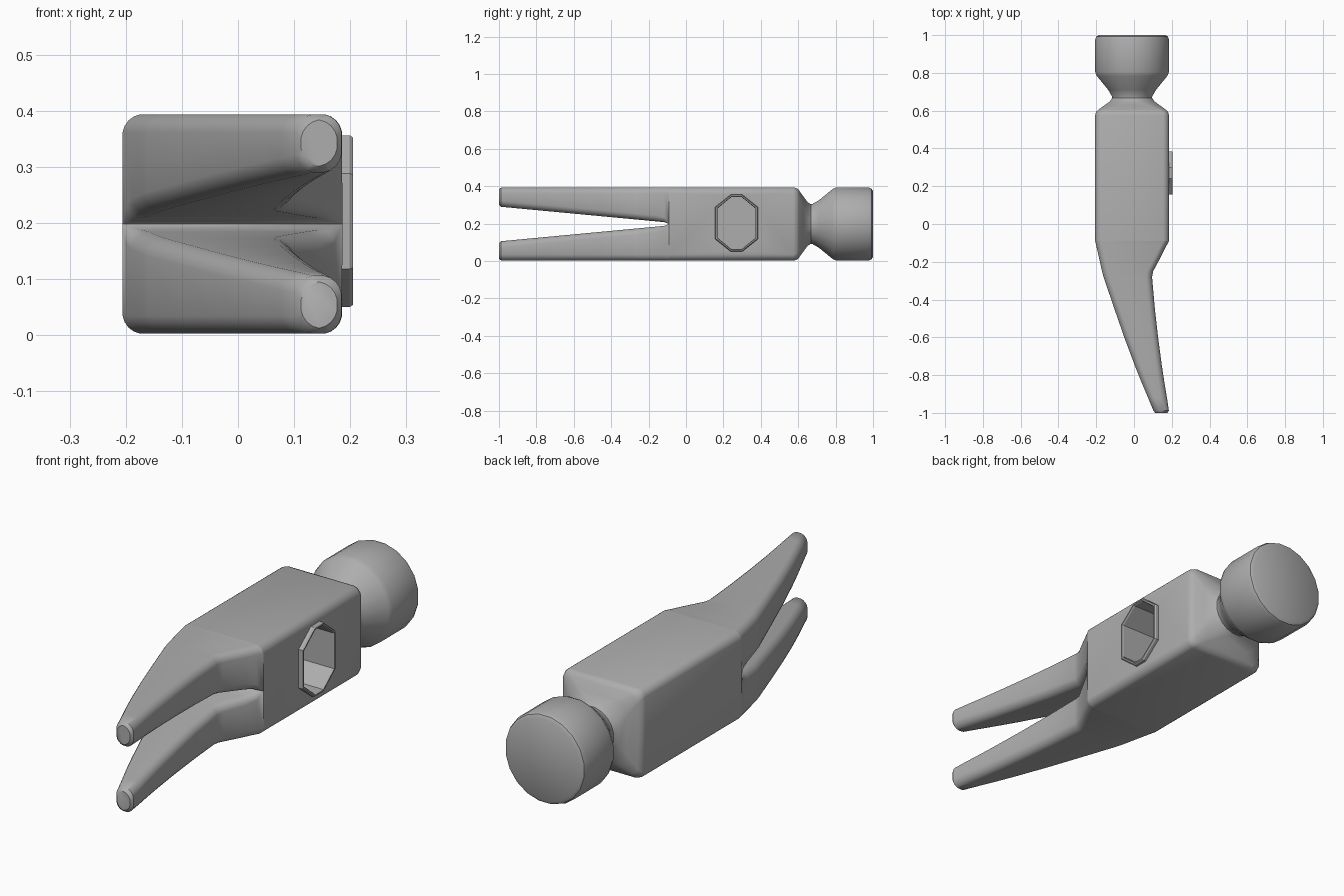
import bpy, bmesh, math

old = bpy.data.objects.get("Cube")
if old:
    bpy.data.objects.remove(old, do_unlink=True)

steel = bpy.data.materials.new("grey steel")
steel.use_nodes = True
GREY = (0.42, 0.42, 0.42, 1)
steel.diffuse_color = GREY
steel.node_tree.nodes["Principled BSDF"].inputs["Base Color"].default_value = GREY

CX, CZ = -0.01, 0.198      # axis of the head
ROUND = 0.038              # edge rounding
STEPS = 5                  # points per rounded corner


def section(y, x0, x1, z0, z1, radii):
    """Rounded rectangle; radii run (+x+z, -x+z, -x-z, +x-z)."""
    points = []
    for k, r in enumerate(radii):
        right, top = k in (0, 3), k in (0, 1)
        cx = x1 - r if right else x0 + r
        cz = z1 - r if top else z0 + r
        for i in range(STEPS):
            a = math.pi / 2 * (k + (i + 0.5) / STEPS)
            points.append((cx + r * math.cos(a), y, cz + r * math.sin(a)))
    return points


def square(y, half, r):
    """Section centred on the axis; r equal to half makes a circle."""
    return section(y, CX - half, CX + half, CZ - half, CZ + half, [r] * 4)


def loft(name, rings, angle=40):
    """Skin a row of matching rings and cap both ends."""
    bm = bmesh.new()
    loops = [[bm.verts.new(p) for p in ring] for ring in rings]
    n = len(loops[0])
    for a, b in zip(loops, loops[1:]):
        for i in range(n):
            j = (i + 1) % n
            bm.faces.new((a[i], a[j], b[j], b[i]))
    bm.faces.new(loops[0])
    bm.faces.new(loops[-1])
    bmesh.ops.remove_doubles(bm, verts=bm.verts, dist=0.00005)
    bmesh.ops.recalc_face_normals(bm, faces=bm.faces)
    mesh = bpy.data.meshes.new(name)
    bm.to_mesh(mesh)
    bm.free()
    mesh.materials.append(steel)
    ob = bpy.data.objects.new(name, mesh)
    bpy.context.collection.objects.link(ob)
    smooth(ob, angle)
    return ob


def smooth(ob, angle):
    bpy.ops.object.select_all(action="DESELECT")
    ob.select_set(True)
    bpy.context.view_layer.objects.active = ob
    bpy.ops.object.shade_smooth_by_angle(angle=math.radians(angle))


# Square block, with its rear shoulder drawn in to the round neck
body = loft("body", [
    square(-0.09, 0.196, ROUND),
    square(0.575, 0.196, ROUND),
    square(0.594, 0.191, 0.04),
    square(0.606, 0.178, 0.045),
    square(0.630, 0.145, 0.07),
    square(0.650, 0.118, 0.10),
    square(0.668, 0.107, 0.107)])

# Round striking face, flaring out of the neck
loft("striking_face", [square(y, r, r) for y, r in (
    (0.655, 0.107), (0.675, 0.108), (0.71, 0.128), (0.785, 0.190), (0.805, 0.198),
    (0.975, 0.198), (0.992, 0.192), (1.0, 0.178))])

# Two claws: y, inner edge x, outer edge x
CLAW = ((-0.09, -0.206, 0.186), (-0.115, -0.200, 0.172), (-0.16, -0.190, 0.150),
        (-0.25, -0.170, 0.102), (-0.28, -0.162, 0.096), (-0.45, -0.104, 0.111),
        (-0.60, -0.052, 0.128), (-0.75, 0.004, 0.148), (-0.83, 0.036, 0.160),
        (-0.92, 0.074, 0.175), (-0.988, 0.102, 0.185), (-1.0, 0.112, 0.177))
for side, name in ((1, "upper_claw"), (-1, "lower_claw")):
    rings = []
    for y, x0, x1 in CLAW:
        gap = 0 if y == CLAW[0][0] else 0.008 + 0.094 * (-0.1 - y)
        trim = 0.010 if y == -1.0 else 0
        inner = min(ROUND, 1.2 * (-0.09 - y))
        if side > 0:
            z0, z1 = CZ + gap + trim, CZ + 0.196 - trim
            radii = (ROUND, ROUND, inner, inner)
        else:
            z0, z1 = CZ - 0.196 + trim, CZ - gap - trim
            radii = (inner, inner, ROUND, ROUND)
        rings.append(section(y, x0, x1, z0, z1, radii))
    loft(name, rings)


def octagon(x, inset):
    """Tall eight-sided outline of the handle socket."""
    corners = ((0.03, 0.153), (0.115, 0.085), (0.115, -0.085), (0.03, -0.153))
    corners += tuple((-a, -b) for a, b in corners)
    sy, sz = 1 - inset / 0.115, 1 - inset / 0.153
    return [(x, 0.27 + a * sy, 0.203 + b * sz) for a, b in corners]


# Hole for the handle, cut into one side of the block
cutter = loft("socket_cutter", [octagon(-0.16, 0.006), octagon(0.3, 0.006)], 20)
cutter.hide_render = True
cut = body.modifiers.new("socket", "BOOLEAN")
cut.operation = "DIFFERENCE"
cut.solver = "EXACT"
cut.object = cutter
bpy.context.view_layer.objects.active = body
bpy.ops.object.modifier_apply(modifier=cut.name)
bpy.data.objects.remove(cutter, do_unlink=True)
smooth(body, 40)

# Thin-walled socket liner with a raised lip
loft("handle_socket", [
    octagon(-0.155, 0.002), octagon(0.199, 0.0), octagon(0.205, 0.004),
    octagon(0.205, 0.010), octagon(0.199, 0.013), octagon(-0.14, 0.013)], 20)
